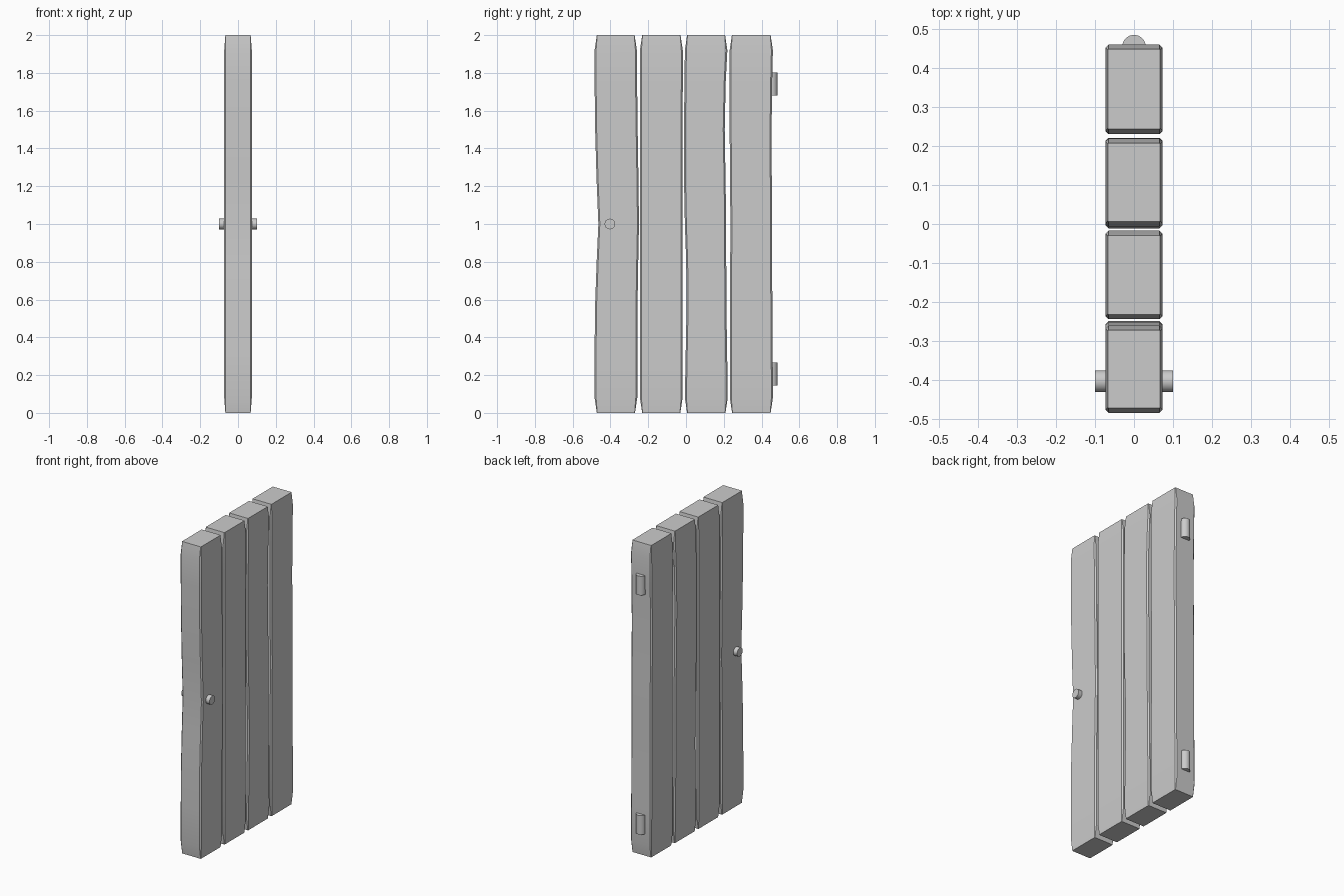
import bpy, bmesh, math

if "Cube" in bpy.data.objects:
    bpy.data.objects.remove(bpy.data.objects["Cube"])

HALF_X = 0.073   # half thickness of the door
CH = 0.008       # long-edge chamfer
Z = [0.0, 0.08, 0.3, 0.55, 0.8, 1.0, 1.25, 1.5, 1.75, 1.92, 2.0]


def finish(obj):
    bpy.ops.object.select_all(action='DESELECT')
    obj.select_set(True)
    bpy.context.view_layer.objects.active = obj
    bpy.ops.object.shade_smooth_by_angle(angle=math.radians(25))


def plank(name, left, right):
    """Loft a chamfered rectangle up the warped left and right edges."""
    bm = bmesh.new()
    rings = []
    for i, z in enumerate(Z):
        end = i in (0, len(Z) - 1)
        a = left[i] + (0.012 if end else 0)
        b = right[i] - (0.012 if end else 0)
        h = HALF_X - (0.006 if end else 0)
        c = 0.002 if end else CH
        pts = [(-h + c, a), (h - c, a), (h, a + c), (h, b - c),
               (h - c, b), (-h + c, b), (-h, b - c), (-h, a + c)]
        rings.append([bm.verts.new((x, y, z)) for x, y in pts])
    for lo, hi in zip(rings, rings[1:]):
        for k in range(8):
            j = (k + 1) % 8
            bm.faces.new((lo[k], lo[j], hi[j], hi[k]))
    bm.faces.new(rings[0][::-1])
    bm.faces.new(rings[-1])
    bmesh.ops.recalc_face_normals(bm, faces=bm.faces)
    me = bpy.data.meshes.new(name)
    bm.to_mesh(me)
    bm.free()
    obj = bpy.data.objects.new(name, me)
    bpy.context.collection.objects.link(obj)
    finish(obj)


def cylinder(name, radius, depth, loc, rot=(0, 0, 0)):
    bpy.ops.mesh.primitive_cylinder_add(vertices=32, radius=radius, depth=depth,
                                        location=loc, rotation=rot)
    obj = bpy.context.object
    obj.name = name
    finish(obj)


# Four warped planks: left and right edge y at each height in Z
plank("plank_1",
      [-.484, -.484, -.484, -.482, -.473, -.464, -.474, -.481, -.484, -.484, -.484],
      [-.258, -.258, -.258, -.257, -.253, -.249, -.252, -.256, -.259, -.260, -.260])
plank("plank_2",
      [-.244] * 5 + [-.243] + [-.244] * 5,
      [-.018, -.018, -.018, -.018, -.018, -.018, -.018, -.018, -.017, -.017, -.017])
plank("plank_3",
      [-.006, -.006, -.002, .003, .001, -.006, -.011, -.011, -.008, -.006, -.006],
      [.221, .221, .218, .214, .213, .213, .209, .205, .210, .219, .219])
plank("plank_4",
      [.232, .232, .232, .232, .234, .235, .233, .231, .230, .231, .231],
      [.460, .460, .459, .457, .456, .456, .454, .453, .456, .460, .460])

# Handle running through the door
cylinder("door_knob", 0.028, 0.2, (0, -0.403, 1.0), (0, math.pi / 2, 0))

# Two hinge barrels on the back edge
for label, z in (("lower", 0.205), ("upper", 1.74)):
    cylinder(label + "_hinge", 0.03, 0.122, (0, 0.4545, z))
